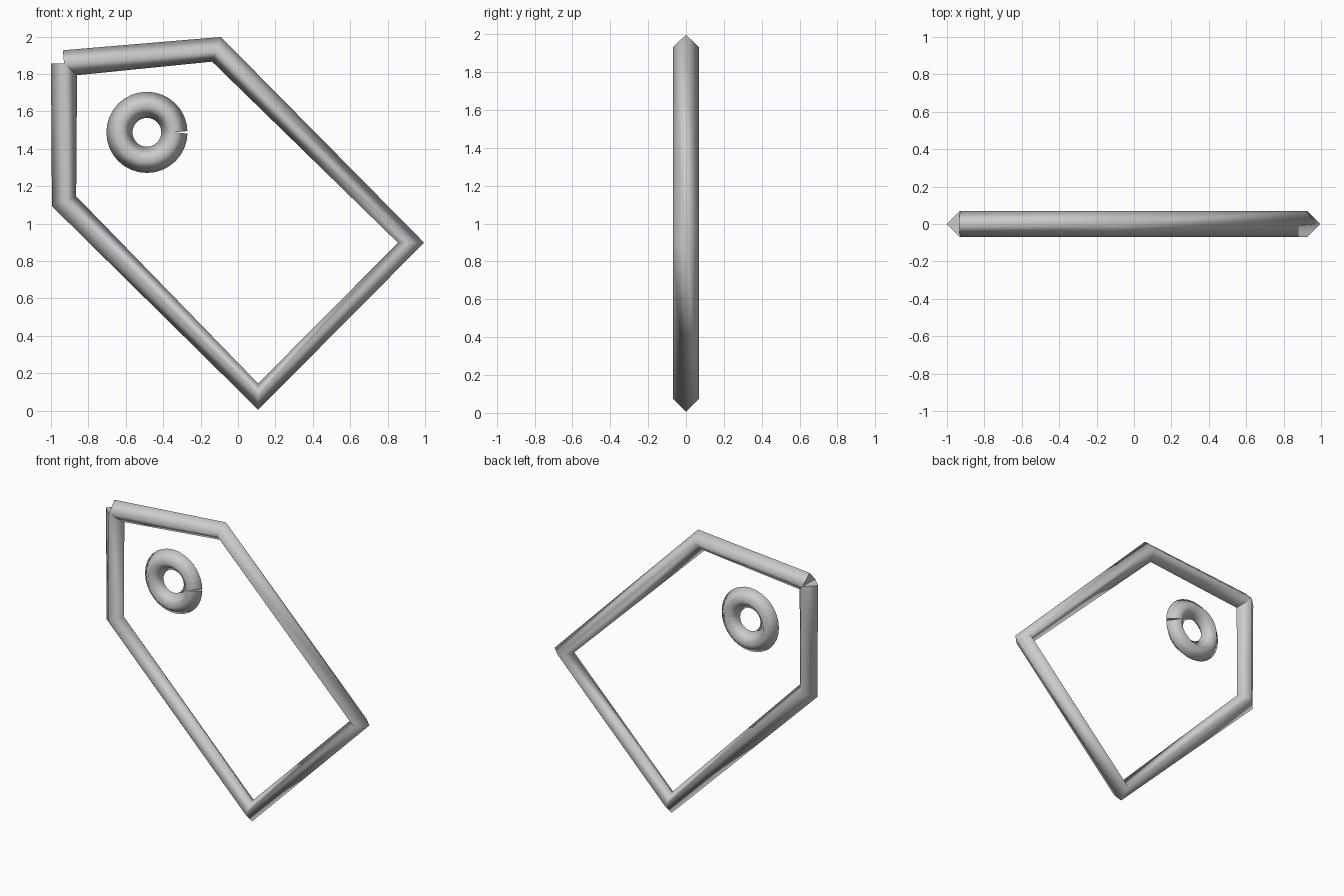
import bpy, bmesh, math
from mathutils import Vector

if "Cube" in bpy.data.objects:
    bpy.data.objects.remove(bpy.data.objects["Cube"])

R = 0.07  # tube radius

grey = bpy.data.materials.new("light_grey")
grey.diffuse_color = (0.6, 0.6, 0.6, 1)
grey.use_nodes = True
grey.node_tree.nodes["Principled BSDF"].inputs["Base Color"].default_value = grey.diffuse_color


def tube(name, pts):
    """Open four-sided tube along a path in the XZ plane, smooth with flat caps."""
    pts = [Vector((x, 0, z)) for x, z in pts]
    dirs = [(b - a).normalized() for a, b in zip(pts, pts[1:])]
    bm = bmesh.new()
    rings = []
    for i, p in enumerate(pts):
        d = (dirs[max(i - 1, 0)] + dirs[min(i, len(dirs) - 1)]).normalized()
        side = Vector((d.z, 0, -d.x)) * R
        front = Vector((0, -R, 0))
        rings.append([bm.verts.new(p + o) for o in (side, front, -side, -front)])
    for a, b in zip(rings, rings[1:]):
        for k in range(4):
            j = (k + 1) % 4
            bm.faces.new((a[k], a[j], b[j], b[k])).smooth = True
    # end caps, kept flat by sharp rims
    for ring in (rings[0], rings[-1]):
        cap = bm.faces.new(ring)
        for e in cap.edges:
            e.smooth = False
    bmesh.ops.recalc_face_normals(bm, faces=bm.faces[:])
    me = bpy.data.meshes.new(name)
    bm.to_mesh(me)
    bm.free()
    me.materials.append(grey)
    ob = bpy.data.objects.new(name, me)
    bpy.context.collection.objects.link(ob)
    return ob


# Tag outline, starting and ending at the upper left corner
tube("tag_outline", [(-0.93, 1.857), (-0.93, 1.12), (0.108, 0.075),
                     (0.925, 0.898), (-0.115, 1.932), (-0.93, 1.857)])

# Ring around the tag hole, with its seam on the right
N = 32
tube("hole_ring", [(-0.487 + 0.147 * math.cos(2 * math.pi * i / N),
                    1.488 + 0.147 * math.sin(2 * math.pi * i / N))
                   for i in range(N + 1)])
